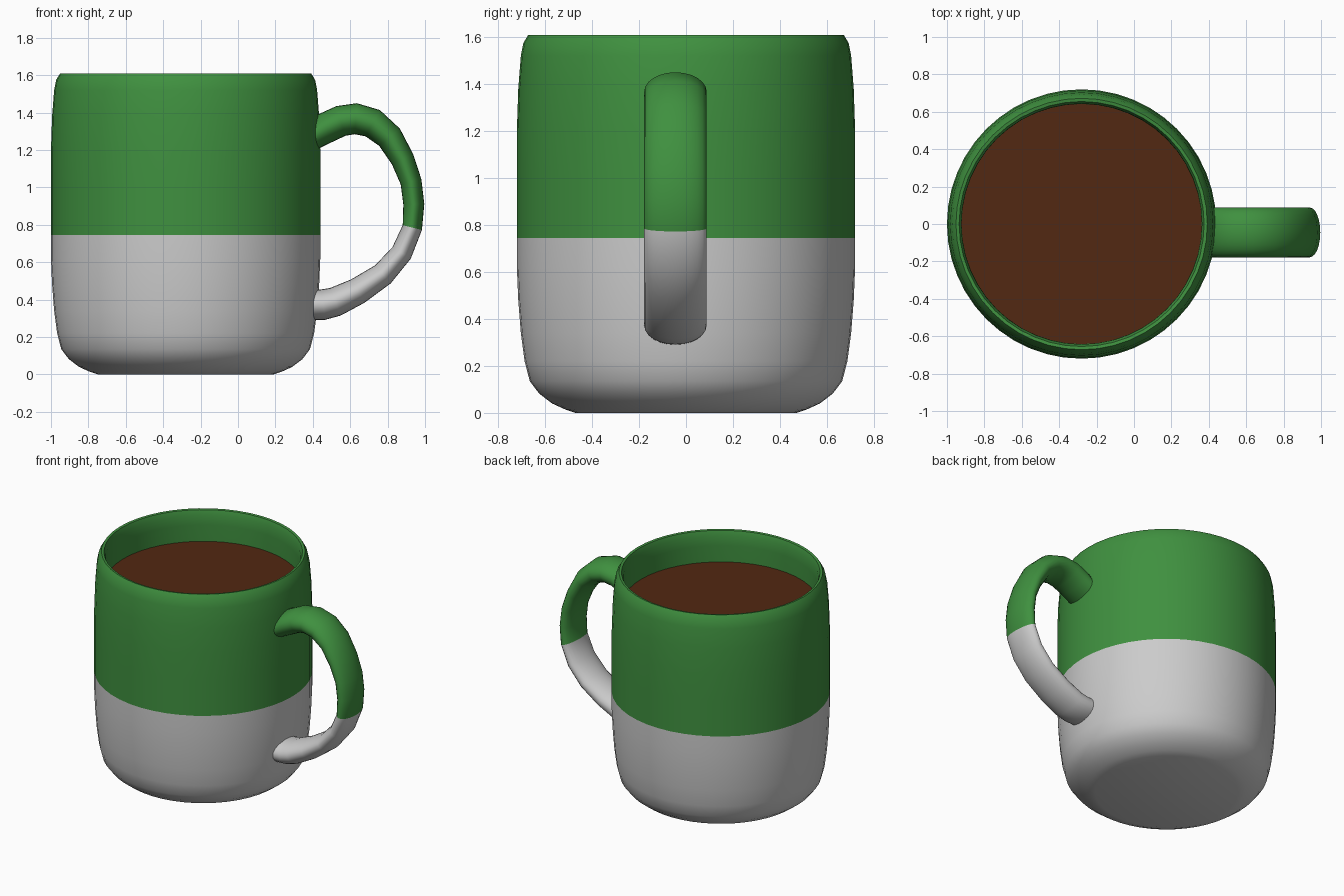
import bpy, bmesh
from math import sin, cos, tau, radians
from mathutils import Vector

if "Cube" in bpy.data.objects:
    bpy.data.objects.remove(bpy.data.objects["Cube"])

CX = -0.28      # mug axis
SIDES = 48


def material(name, rgb):
    m = bpy.data.materials.new(name)
    m.diffuse_color = (*rgb, 1)
    m.use_nodes = True
    m.node_tree.nodes["Principled BSDF"].inputs["Base Color"].default_value = m.diffuse_color
    return m


green = material("green_glaze", (0.05, 0.28, 0.05))
white = material("plain_glaze", (0.8, 0.8, 0.8))
brown = material("coffee_brown", (0.085, 0.021, 0.006))


def skin(name, rings, mats, is_second, angle=40):
    """Join equal rings of points into a capped tube; is_second(i) picks the material of band i."""
    bm = bmesh.new()
    loops = [[bm.verts.new(p) for p in ring] for ring in rings]
    n = len(loops[0])
    for i, (a, b) in enumerate(zip(loops, loops[1:])):
        for k in range(n):
            f = bm.faces.new((a[k], a[(k + 1) % n], b[(k + 1) % n], b[k]))
            f.material_index = int(is_second(i))
    bm.faces.new(loops[0]).material_index = int(is_second(0))
    bm.faces.new(loops[-1]).material_index = int(is_second(len(loops) - 2))
    bmesh.ops.recalc_face_normals(bm, faces=bm.faces)
    me = bpy.data.meshes.new(name)
    bm.to_mesh(me)
    bm.free()
    for m in mats:
        me.materials.append(m)
    ob = bpy.data.objects.new(name, me)
    bpy.context.collection.objects.link(ob)
    bpy.ops.object.select_all(action='DESELECT')
    ob.select_set(True)
    bpy.context.view_layer.objects.active = ob
    bpy.ops.object.shade_smooth_by_angle(angle=radians(angle))
    return ob


def circle(r, z):
    return [(CX + r * cos(tau * k / SIDES), r * sin(tau * k / SIDES), z) for k in range(SIDES)]


# Mug body: outside from base to rim, then down the inside wall
profile = [(0.47, 0.0), (0.515, 0.015), (0.57, 0.04), (0.625, 0.082), (0.665, 0.135),
           (0.687, 0.22), (0.703, 0.34), (0.714, 0.48), (0.72, 0.62), (0.72, 0.745),
           (0.72, 1.0), (0.72, 1.2), (0.714, 1.38), (0.703, 1.52), (0.692, 1.575),
           (0.672, 1.608), (0.655, 1.605), (0.643, 1.57), (0.642, 1.5), (0.645, 1.38),
           (0.65, 1.0), (0.645, 0.5), (0.61, 0.2), (0.48, 0.09)]
skin("mug_body", [circle(r, z) for r, z in profile], [white, green], lambda i: i >= 9)

# Coffee surface
skin("coffee", [circle(0.646, 1.37), circle(0.646, 1.38)], [brown], lambda i: False)

# Handle: flattened oval swept along a path of (x, z, half thickness)
path = [(0.405, 1.275, 0.08), (0.47, 1.318, 0.083), (0.55, 1.355, 0.083), (0.63, 1.367, 0.083),
        (0.72, 1.343, 0.08), (0.81, 1.268, 0.072), (0.88, 1.15, 0.063), (0.925, 1.03, 0.057),
        (0.94, 0.91, 0.056), (0.932, 0.785, 0.053), (0.875, 0.65, 0.058), (0.775, 0.535, 0.064),
        (0.64, 0.445, 0.072), (0.52, 0.388, 0.079), (0.455, 0.373, 0.082), (0.405, 0.372, 0.082)]
HY, HW, HN = -0.045, 0.133, 24
rings = []
for i, (x, z, t) in enumerate(path):
    if i in (0, len(path) - 1):
        d = Vector((1 if i == 0 else -1, 0))
    else:
        a, b = path[i - 1], path[i + 1]
        d = Vector((b[0] - a[0], b[1] - a[1])).normalized()
    nx, nz = -d.y, d.x
    rings.append([(x + nx * t * cos(tau * k / HN), HY + HW * sin(tau * k / HN),
                   z + nz * t * cos(tau * k / HN)) for k in range(HN)])
skin("handle", rings, [green, white], lambda i: i >= 9, 50)
